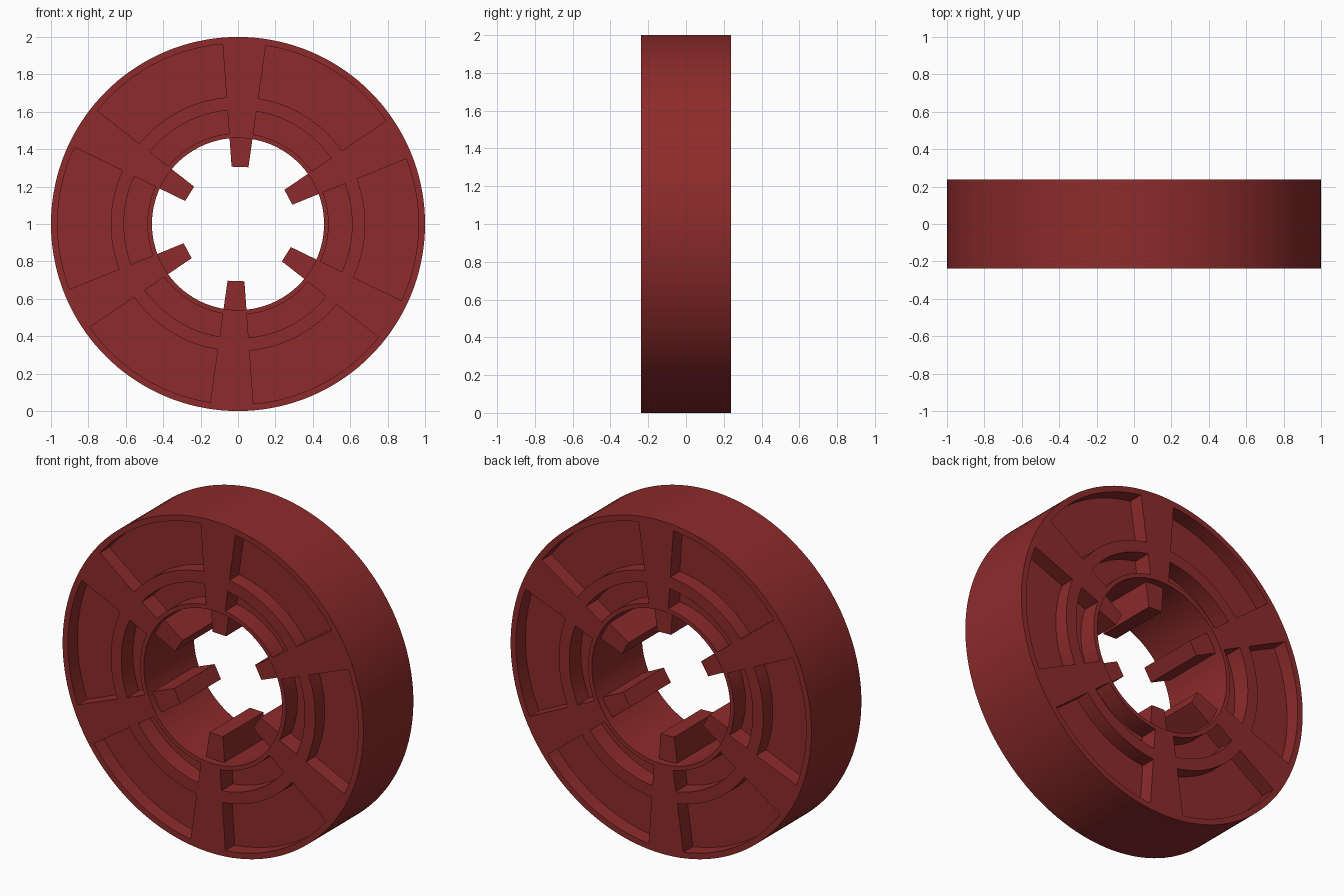
import bpy, bmesh
from math import sin, cos, asin, radians, pi

if "Cube" in bpy.data.objects:
    bpy.data.objects.remove(bpy.data.objects["Cube"])

H = 0.2375            # half width of the wheel
TILT = radians(88)    # angle of the first spoke
R_OUT, R_HOLE, R_TIP = 1.0, 0.46, 0.305

mat = bpy.data.materials.new("dark_red")
mat.diffuse_color = (0.27, 0.024, 0.024, 1)
mat.use_nodes = True
mat.node_tree.nodes["Principled BSDF"].inputs["Base Color"].default_value = mat.diffuse_color


def half_width(r):
    # spokes and teeth share one gently widening wedge
    return 0.045 + (r - R_TIP) * 0.107


def polar(r, a):
    return r * cos(a), 1 + r * sin(a)


def arc(r, a0, a1, n):
    return [polar(r, a0 + (a1 - a0) * i / n) for i in range(n + 1)]


def prism(bm, outline, y0, y1):
    front = [bm.verts.new((x, y0, z)) for x, z in outline]
    back = [bm.verts.new((x, y1, z)) for x, z in outline]
    bm.faces.new(front)
    bm.faces.new(back[::-1])
    n = len(front)
    for i in range(n):
        j = (i + 1) % n
        bm.faces.new((front[j], front[i], back[i], back[j]))


def make_object(name, bm):
    bmesh.ops.recalc_face_normals(bm, faces=bm.faces[:])
    me = bpy.data.meshes.new(name)
    bm.to_mesh(me)
    bm.free()
    ob = bpy.data.objects.new(name, me)
    bpy.context.collection.objects.link(ob)
    me.materials.append(mat)
    return ob


def activate(ob):
    bpy.ops.object.select_all(action='DESELECT')
    ob.select_set(True)
    bpy.context.view_layer.objects.active = ob


# wheel body: rectangular section swept round the axle
bm = bmesh.new()
N = 144
section = [(R_OUT, -H), (R_OUT, H), (R_HOLE, H), (R_HOLE, -H)]
rings = []
for i in range(N):
    a = 2 * pi * i / N
    rings.append([bm.verts.new((r * cos(a), y, 1 + r * sin(a))) for r, y in section])
for i in range(N):
    p, q = rings[i], rings[(i + 1) % N]
    for k in range(4):
        m = (k + 1) % 4
        bm.faces.new((p[k], p[m], q[m], q[k]))
wheel = make_object("wheel_body", bm)

# pocket cutters: two rows of sectors between the spokes, on both sides
bm = bmesh.new()
for r0, r1, depth in ((0.485, 0.61, 0.11), (0.68, 0.965, 0.09)):
    d0, d1 = asin(half_width(r0) / r0), asin(half_width(r1) / r1)
    for k in range(6):
        a, b = TILT + k * pi / 3, TILT + (k + 1) * pi / 3
        outline = arc(r0, a + d0, b - d0, 20) + arc(r1, b - d1, a + d1, 20)
        prism(bm, outline, -H - 0.05, -H + depth)
        prism(bm, outline, H - depth, H + 0.05)
cutter = make_object("pocket_cutter", bm)
cutter.hide_render = True

mod = wheel.modifiers.new("pockets", 'BOOLEAN')
mod.operation = 'DIFFERENCE'
mod.solver = 'EXACT'
mod.object = cutter
activate(wheel)
bpy.ops.object.modifier_apply(modifier=mod.name)
bpy.data.objects.remove(cutter)
bpy.ops.object.shade_smooth_by_angle(angle=radians(30))

# hub teeth: short wedges pointing into the hole, set back from both faces
bm = bmesh.new()
for k in range(6):
    a = TILT + k * pi / 3
    outline = []
    for r, s in ((R_TIP, -1), (0.468, -1), (0.468, 1), (R_TIP, 1)):
        w = s * half_width(r)
        outline.append((r * cos(a) - w * sin(a), 1 + r * sin(a) + w * cos(a)))
    prism(bm, outline, -H + 0.045, H - 0.045)
make_object("hub_teeth", bm)
